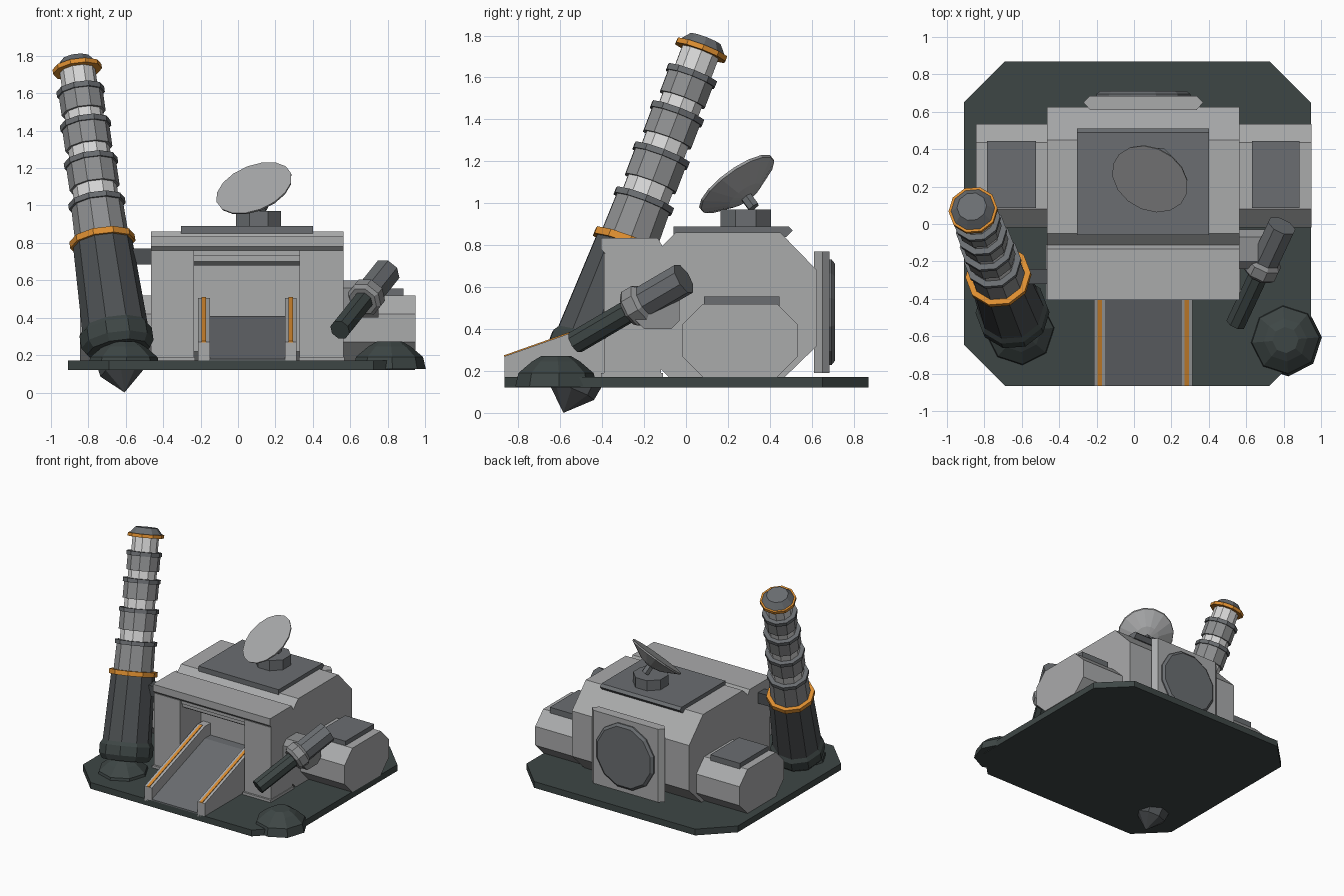
import bpy, bmesh, math
from mathutils import Vector

if "Cube" in bpy.data.objects:
    bpy.data.objects.remove(bpy.data.objects["Cube"])


def material(name, rgb):
    m = bpy.data.materials.new(name)
    m.diffuse_color = (*rgb, 1)
    m.use_nodes = True
    m.node_tree.nodes["Principled BSDF"].inputs["Base Color"].default_value = m.diffuse_color
    return m


LIGHT = material("light_grey", (0.40, 0.405, 0.41))
WHITE = material("pale_grey", (0.68, 0.68, 0.68))
MID = material("mid_grey", (0.27, 0.275, 0.28))
DARK = material("dark_grey", (0.145, 0.155, 0.165))
STEEL = material("gunmetal", (0.075, 0.082, 0.087))
BASE = material("dark_green_grey", (0.048, 0.062, 0.06))
ORANGE = material("orange", (0.72, 0.27, 0.03))


def finish(name, bm, mat):
    bmesh.ops.recalc_face_normals(bm, faces=bm.faces)
    me = bpy.data.meshes.new(name)
    bm.to_mesh(me)
    bm.free()
    me.materials.append(mat)
    ob = bpy.data.objects.new(name, me)
    bpy.context.collection.objects.link(ob)
    return ob


def prism(name, pts, axis, a, b, mat):
    """Extrude a 2D outline along x (y,z points), or z (x,y points)."""
    place = {'x': lambda p, d: (d, p[0], p[1]),
             'z': lambda p, d: (p[0], p[1], d)}[axis]
    bm = bmesh.new()
    lo = [bm.verts.new(place(p, a)) for p in pts]
    hi = [bm.verts.new(place(p, b)) for p in pts]
    bm.faces.new(lo)
    bm.faces.new(hi)
    n = len(pts)
    for i in range(n):
        j = (i + 1) % n
        bm.faces.new((lo[i], lo[j], hi[j], hi[i]))
    return finish(name, bm, mat)


def box(name, x, y, z, mat):
    return prism(name, [(x[0], y[0]), (x[1], y[0]), (x[1], y[1]), (x[0], y[1])],
                 'z', z[0], z[1], mat)


def chamfered(x0, x1, y0, y1, c):
    return [(x0 + c, y0), (x1 - c, y0), (x1, y0 + c), (x1, y1 - c),
            (x1 - c, y1), (x0 + c, y1), (x0, y1 - c), (x0, y0 + c)]


def lathe(name, profile, sides, origin, direction, mat, turn=0.5):
    """Spin (distance, radius) pairs about an axis."""
    q = Vector(direction).to_track_quat('Z', 'Y')
    bm = bmesh.new()
    rings = []
    for t, r in profile:
        count = sides if r > 0 else 1
        rings.append([bm.verts.new(Vector(origin) + q @ Vector((
            r * math.cos(2 * math.pi * (i + turn) / sides),
            r * math.sin(2 * math.pi * (i + turn) / sides), t)))
            for i in range(count)])
    for a, b in zip(rings, rings[1:]):
        for i in range(sides):
            j = (i + 1) % sides
            if len(a) == 1:
                bm.faces.new((a[0], b[i], b[j]))
            elif len(b) == 1:
                bm.faces.new((a[i], a[j], b[0]))
            else:
                bm.faces.new((a[i], a[j], b[j], b[i]))
    for ring in (rings[0], rings[-1]):
        if len(ring) > 1:
            bm.faces.new(ring)
    return finish(name, bm, mat)


# Ground slab
prism("base_plate", chamfered(-0.91, 0.945, -0.865, 0.87, 0.22), 'z', 0.12, 0.17, BASE)

# Main hall and roof
prism("main_hall", [(-0.13, 0.22), (-0.08, 0.17), (0.47, 0.17), (0.625, 0.32),
                    (0.625, 0.68), (0.45, 0.86), (-0.05, 0.86), (-0.13, 0.78)],
      'x', -0.465, 0.565, LIGHT)
prism("roof_plate", [(-0.06, 0.85), (-0.06, 0.89), (0.49, 0.89), (0.51, 0.87), (0.48, 0.84)],
      'x', -0.305, 0.40, DARK)

# Front porch: slab, lintels, pillars and feet around the doorway
prism("porch_slab", [(-0.405, 0.78), (-0.405, 0.835), (-0.135, 0.835), (-0.11, 0.79),
                     (-0.11, 0.76), (-0.385, 0.76)], 'x', -0.465, 0.565, LIGHT)
box("upper_lintel", (-0.235, 0.33), (-0.375, -0.12), (0.73, 0.76), LIGHT)
prism("lower_lintel", [(-0.36, 0.73), (-0.36, 0.70), (-0.33, 0.68), (-0.12, 0.68), (-0.12, 0.73)],
      'x', -0.235, 0.33, LIGHT)
for side, x0, x1 in (("left", -0.465, -0.235), ("right", 0.33, 0.565)):
    box(side + "_pillar", (x0, x1), (-0.39, -0.12), (0.17, 0.76), LIGHT)
    box(side + "_pillar_foot", (x0 - 0.005, x1 + 0.005), (-0.405, -0.11), (0.17, 0.19), LIGHT)

# Entrance ramp with striped rails
prism("ramp", [(-0.865, 0.17), (-0.865, 0.18), (-0.20, 0.41), (-0.12, 0.41), (-0.12, 0.17)],
      'x', -0.155, 0.255, DARK)
for side, x in (("left", -0.183), ("right", 0.282)):
    prism(side + "_ramp_rail", [(-0.865, 0.15), (-0.865, 0.27), (-0.20, 0.505), (-0.13, 0.505),
                                (-0.13, 0.17)], 'x', x - 0.032, x + 0.032, LIGHT)
    prism(side + "_rail_stripe", [(-0.867, 0.268), (-0.867, 0.275), (-0.20, 0.511), (-0.20, 0.504)],
          'x', x - 0.011, x + 0.011, ORANGE)

# Side annexes with roof hatches
for side, x0, x1, h0, h1 in (("left", -0.845, -0.46, -0.785, -0.525),
                             ("right", 0.56, 0.95, 0.63, 0.885)):
    prism(side + "_annex", chamfered(-0.02, 0.535, 0.17, 0.52, 0.10), 'x', x0, x1, LIGHT)
    box(side + "_annex_hatch", (h0, h1), (0.085, 0.445), (0.51, 0.555), DARK)

# Rear panel with round vent
prism("rear_panel", [(-0.235, 0.61), (0.335, 0.61), (0.37, 0.65), (0.335, 0.685),
                     (-0.235, 0.685), (-0.27, 0.65)], 'z', 0.19, 0.77, LIGHT)
lathe("rear_vent", [(0, 0.26), (0.03, 0.26), (0.045, 0.24)], 12, (0.05, 0.665, 0.48),
      (0, 1, 0), DARK)

# Dish on the roof
lathe("dish_mount", [(0, 0.13), (0.10, 0.13)], 8, (0.11, 0.285, 0.87), (0, 0, 1), DARK)
dish_dir = Vector((-0.32, -0.555, 0.765)).normalized()
dish_pos = Vector((0.085, 0.24, 1.095))
lathe("dish", [(-0.095, 0), (-0.075, 0.09), (-0.012, 0.21), (0, 0.214)], 16,
      dish_pos, dish_dir, LIGHT)
lathe("dish_stem", [(-0.15, 0.03), (-0.07, 0.03)], 6, dish_pos, dish_dir, DARK)

# Ground turret domes
for side, x, y in (("left", -0.61, -0.57), ("right", 0.81, -0.62)):
    lathe(side + "_dome", [(0.125, 0.195), (0.19, 0.18), (0.245, 0.115), (0.272, 0.07)],
          8, (x, y, 0), (0, 0, 1), BASE, 0.1)

# Large tilted cannon
foot = Vector((-0.607, -0.585, 0))
aim = Vector((-0.146, 0.38, 1)).normalized()


def barrel(name, t0, t1, r0, r1, mat):
    lathe(name, [(t0, r0), (t1, r1)], 10, foot, aim, mat)


lathe("cannon_spike", [(0.0, 0), (0.11, 0.115), (0.2, 0.13)], 8, foot, aim, STEEL)
lathe("cannon_socket", [(0.24, 0.17), (0.28, 0.195), (0.35, 0.195), (0.38, 0.175)], 10,
      foot, aim, BASE)
barrel("cannon_sleeve", 0.34, 0.86, 0.178, 0.16, STEEL)
barrel("cannon_lower_band", 0.855, 0.89, 0.176, 0.176, ORANGE)
barrel("cannon_tube_1", 0.88, 1.08, 0.145, 0.14, MID)
joints = [1.075, 1.31, 1.525, 1.72, 1.865]
for i, t in enumerate(joints[:-1]):
    end = joints[i + 1]
    r = 0.153 - 0.008 * i
    split = t + 0.45 * (end - t) if i < 3 else end
    barrel(f"cannon_ring_{i + 1}", t, t + 0.03, r, r, DARK)
    barrel(f"cannon_pale_{i + 1}", t + 0.02, split, r - 0.033, r - 0.033, WHITE)
    if i < 3:
        barrel(f"cannon_tube_{i + 2}", split, end + 0.01, r - 0.018, r - 0.018, MID)
barrel("cannon_upper_band", 1.855, 1.88, 0.132, 0.132, ORANGE)
barrel("cannon_cap", 1.88, 1.925, 0.118, 0.08, DARK)
box("cannon_bracket", (-0.70, -0.45), (-0.32, -0.24), (0.685, 0.77), STEEL)

# Small side gun and its mount
tip = Vector((0.545, -0.53, 0.335))
gun_dir = Vector((0.245, 0.52, 0.305))
length = gun_dir.length
lathe("gun_barrel", [(0, 0.056), (0.55 * length, 0.056)], 8, tip, gun_dir, BASE)
lathe("gun_collar", [(0.5 * length, 0.08), (0.53 * length, 0.098), (0.62 * length, 0.098),
                     (0.65 * length, 0.08)], 8, tip, gun_dir, MID)
lathe("gun_body", [(0.6 * length, 0.08), (length, 0.08)], 8, tip, gun_dir, DARK)
prism("gun_mount", [(-0.24, 0.44), (-0.20, 0.40), (-0.07, 0.40), (-0.03, 0.44),
                    (-0.03, 0.56), (-0.07, 0.60), (-0.20, 0.60), (-0.24, 0.56)],
      'x', 0.55, 0.75, MID)
